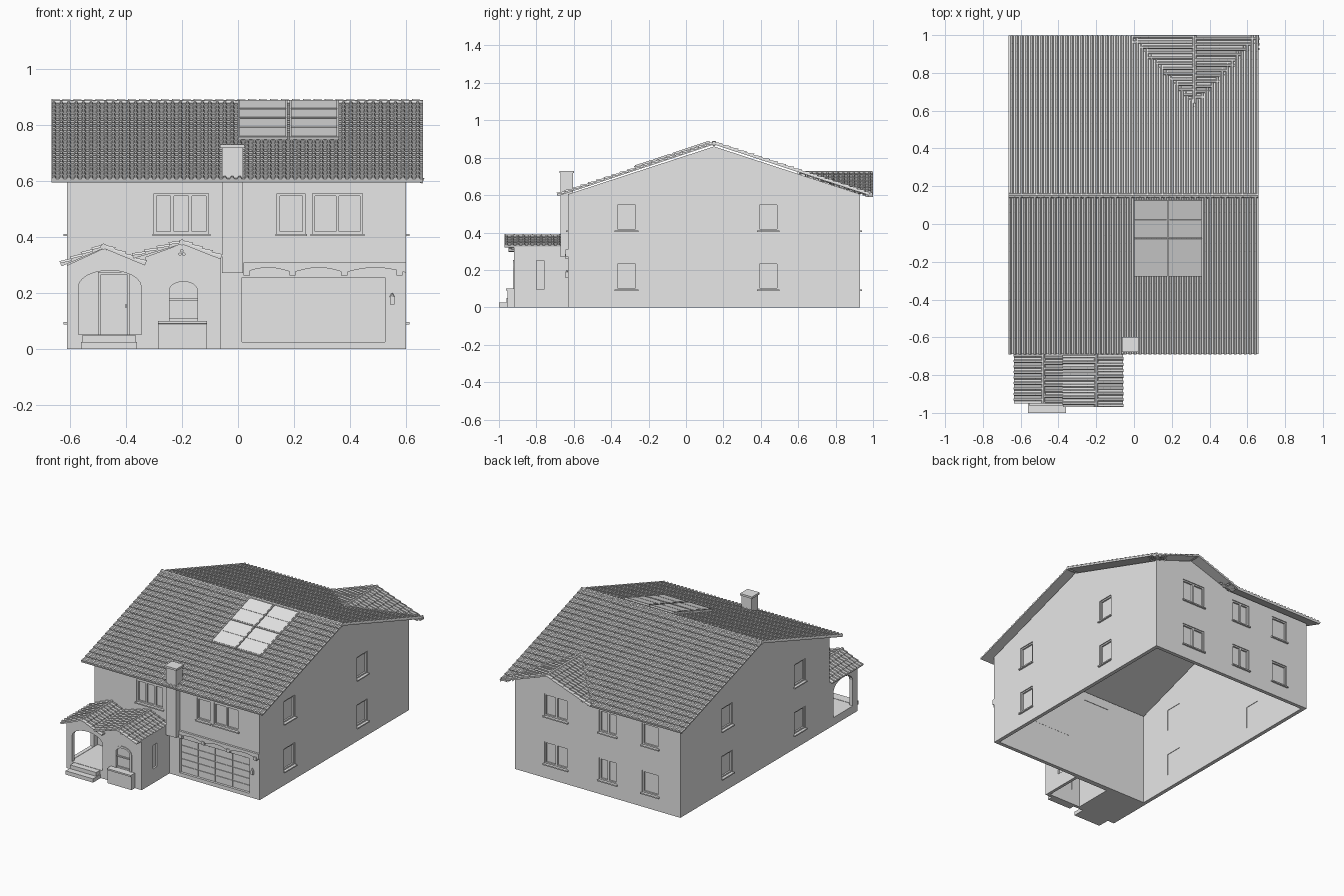
import bpy, bmesh, math
from mathutils import Matrix, Vector

if "Cube" in bpy.data.objects:
    bpy.data.objects.remove(bpy.data.objects["Cube"])

GREY = bpy.data.materials.new("plain_grey")
GREY.diffuse_color = (0.8, 0.8, 0.8, 1)
GREY.use_nodes = True
GREY.node_tree.nodes["Principled BSDF"].inputs["Base Color"].default_value = GREY.diffuse_color
ID = Matrix.Identity(4)


def finish(bm, name, recalc=True):
    if recalc:
        bmesh.ops.recalc_face_normals(bm, faces=bm.faces)
    me = bpy.data.meshes.new(name)
    bm.to_mesh(me)
    bm.free()
    me.materials.append(GREY)
    ob = bpy.data.objects.new(name, me)
    bpy.context.collection.objects.link(ob)
    return ob


def box(bm, x0, x1, y0, y1, z0, z1, m=ID):
    t = Matrix.Translation(((x0 + x1) / 2, (y0 + y1) / 2, (z0 + z1) / 2))
    s = Matrix.Diagonal((abs(x1 - x0), abs(y1 - y0), abs(z1 - z0), 1))
    bmesh.ops.create_cube(bm, size=1, matrix=m @ t @ s)


def prism(bm, pts, axis, d0, d1):
    """Extrude a 2D outline (horizontal, z) along x or y."""
    ends = []
    for d in (d0, d1):
        ends.append([bm.verts.new((d, a, b) if axis == 'x' else (a, d, b)) for a, b in pts])
    bm.faces.new(ends[0])
    bm.faces.new(ends[1][::-1])
    n = len(pts)
    for i in range(n):
        j = (i + 1) % n
        bm.faces.new((ends[0][i], ends[1][i], ends[1][j], ends[0][j]))


def arch(a0, a1, z0, zs, zt, n=12):
    """Outline of an opening with an elliptical head."""
    c, r = (a0 + a1) / 2, (a1 - a0) / 2
    head = [(c + r * math.cos(math.pi * i / n), zs + (zt - zs) * math.sin(math.pi * i / n))
            for i in range(n + 1)]
    return [(a1, z0)] + head + [(a0, z0)]


def cut(ob, bm):
    """Subtract the cutter mesh from the object, then discard the cutter."""
    cutter = finish(bm, "cutter")
    cutter.hide_render = True
    mod = ob.modifiers.new("cut", 'BOOLEAN')
    mod.operation, mod.solver, mod.object = 'DIFFERENCE', 'EXACT', cutter
    bpy.context.view_layer.objects.active = ob
    bpy.ops.object.modifier_apply(modifier="cut")
    bpy.data.objects.remove(cutter)


def tiles(name, origin, u, v, cols, rows, keep=None, amp=0.007, step=0.007, thick=0.006):
    """Tiled roof slope: u runs along the eave, v up the slope."""
    o, u, v = Vector(origin), Vector(u), Vector(v)
    if u.cross(v).z < 0:
        o, u = o + u, -u
    nrm = u.cross(v).normalized()
    prof = []
    for c in range(cols):
        prof += [((c + f) / cols, h) for f, h in ((0, 0), (.15, amp), (.45, amp), (.6, 0))]
    prof.append((1, 0))
    lines = []
    for r in range(rows):
        lines += [(r / rows, step), ((r + 1) / rows, 0)]
    lines += [(r / rows, None) for r in range(rows, -1, -1)]
    bm = bmesh.new()
    grid = [[bm.verts.new(o + u * a + v * t + nrm * (-thick if s is None else s + h))
             for a, h in prof] for t, s in lines]

    def quad(*vs):
        if keep is None or keep(sum((p.co for p in vs), Vector()) / 4):
            bm.faces.new(vs)
    for k, g in enumerate(grid):
        g2 = grid[(k + 1) % len(grid)]
        for i in range(len(prof) - 1):
            quad(g[i], g[i + 1], g2[i + 1], g2[i])
    for r in range(rows):
        d, c = grid[3 * rows - r], grid[3 * rows - r - 1]
        a, b = grid[2 * r], grid[2 * r + 1]
        quad(d[-1], c[-1], b[-1], a[-1])
        quad(a[0], b[0], c[0], d[0])
    loose = [p for p in bm.verts if not p.link_faces]
    bmesh.ops.delete(bm, geom=loose, context='VERTS')
    return finish(bm, name, recalc=False)


def ridge_cap(name, p0, p1, r, count):
    """Row of overlapping rounded cap tiles."""
    p0, p1 = Vector(p0), Vector(p1)
    d = (p1 - p0) / count
    bm = bmesh.new()
    for i in range(count):
        m = Matrix.Translation(p0 + d * (i + .5)) @ d.to_track_quat('Z', 'Y').to_matrix().to_4x4()
        bmesh.ops.create_cone(bm, cap_ends=True, segments=8, radius1=r, radius2=r * .8,
                              depth=d.length, matrix=m)
    finish(bm, name)


# ---- House shell: hollow, open below, gabled on both sides ----
X0, X1, Y0, Y1 = -0.61, 0.60, -0.63, 0.93
bm = bmesh.new()
prism(bm, [(Y0, 0), (Y1, 0), (Y1, .605), (.15, .86), (Y0, .605)], 'x', X0, X1)
walls = finish(bm, "house_walls")
bm = bmesh.new()
box(bm, X0 + .025, X1 - .025, Y0 + .025, Y1 - .025, -.2, 1.2)
cut(walls, bm)


def side(ux, uy, ox, oy, px, py):
    return Matrix(((ux, ox, 0, px), (uy, oy, 0, py), (0, 0, 1, 0), (0, 0, 0, 1)))


# Wall frames: local x along the wall, local y outward
SIDES = {"front": side(1, 0, 0, -1, 0, Y0), "right": side(0, 1, 1, 0, X1, 0),
         "back": side(1, 0, 0, 1, 0, Y1), "left": side(0, 1, -1, 0, X0, 0)}
pair = [(y0, y1, z0, z0 + .145, 1) for y0, y1 in ((-.375, -.26), (.385, .495)) for z0 in (.095, .41)]
WINDOWS = {"front": [(-.30, -.105, .41, .555, 3), (.14, .24, .41, .555, 1), (.265, .445, .41, .555, 2)],
           "right": pair, "left": pair,
           "back": [(c - w / 2, c + w / 2, z0, z0 + .145, n) for z0 in (.095, .41)
                    for c, w, n in ((.30, .17, 2), (-.08, .13, 2), (-.39, .12, 1))]}

cuts = bmesh.new()
for s, m in SIDES.items():
    bm = bmesh.new()
    for a, b, z0, z1, panes in WINDOWS[s]:
        box(cuts, a, b, -.06, .04, z0, z1, m)
        box(bm, a, b, -.022, -.016, z0, z1, m)                       # glass
        box(bm, a - .006, b + .006, -.02, .012, z0 - .008, z0, m)    # sill
        for x in (a, b - .009):
            box(bm, x, x + .009, -.02, -.006, z0, z1, m)
        for z in (z0, z1 - .009):
            box(bm, a, b, -.02, -.006, z, z + .009, m)
        for i in range(1, panes):
            x = a + (b - a) * i / panes
            box(bm, x - .006, x + .006, -.02, -.006, z0, z1, m)
    finish(bm, s + "_windows")
box(cuts, .015, .525, -.06, .04, .025, .255, SIDES["front"])         # garage opening
cut(walls, cuts)

# Garage door with raised panels
bm = bmesh.new()
box(bm, .015, .525, Y0 + .016, Y0 + .024, .025, .255)
for i in range(4):
    for j in range(5):
        x, z = .02 + i * .126, .03 + j * .0445
        box(bm, x, x + .12, Y0 + .012, Y0 + .018, z, z + .04)
finish(bm, "garage_door")

# Scalloped beam and corbels above the garage, and wall lamp
bm = bmesh.new()
stops = (.02, .195, .38, .6)
pts = [(.6, .308), (.02, .308)]
for a, b in zip(stops, stops[1:]):
    pts += [(a + (b - a) * i / 8, .272 + .018 * math.sin(math.pi * i / 8)) for i in range(8)]
prism(bm, pts + [(.6, .272)], 'y', Y0 - .014, Y0 + .01)
for x in (.02, .183, .368, .565):
    box(bm, x, x + .022, Y0 - .018, Y0, .262, .285)
finish(bm, "garage_beam")
bm = bmesh.new()
box(bm, .542, .558, Y0 - .014, Y0, .158, .185)
bmesh.ops.create_cone(bm, cap_ends=True, segments=8, radius1=.009, radius2=.002, depth=.014,
                      matrix=Matrix.Translation((.55, Y0 - .007, .192)))
finish(bm, "wall_lamp")

# Chimney on the front wall
bm = bmesh.new()
box(bm, -.057, .017, -.67, -.605, .27, .72)
box(bm, -.064, .024, -.677, -.598, .717, .73)
finish(bm, "chimney")

# ---- Main roof with a cross gable at the back ----
RY, RZ, EZ = .15, .877, .6


def main_z(y):
    return RZ - (RZ - EZ) / .845 * (y - RY)


def cross_z(x):
    return .718 - .36 * abs(x - .32)


tiles("front_roof", (-.665, -.687, EZ), (1.325, 0, 0), (0, .837, RZ - EZ), 50, 20)
tiles("back_roof", (-.665, .995, EZ), (1.325, 0, 0), (0, -.845, RZ - EZ), 50, 20,
      keep=lambda p: p.y < .6 or p.z > cross_z(p.x) - .012)
ridge_cap("main_ridge", (-.665, RY, RZ), (.66, RY, RZ), .014, 34)
for name, xe in (("cross_roof_left", .0), ("cross_roof_right", .66)):
    tiles(name, (xe, .58, cross_z(xe)), (0, .42, 0), (.32 - xe, 0, .718 - cross_z(xe)), 15, 8,
          keep=lambda p: p.z > main_z(p.y) - .012)
ridge_cap("cross_ridge", (.32, .64, .718), (.32, .998, .718), .012, 9)
bm = bmesh.new()
prism(bm, [(.03, .6), (.6, .6), (.6, .61), (.32, .705), (.03, .608)], 'y', Y1 - .025, Y1)
finish(bm, "back_gable")

# Solar panels on the front slope
slope = math.atan2(RZ - EZ, .837)
bm = bmesh.new()
m = Matrix.Translation((0, RY, RZ)) @ Matrix.Rotation(slope, 4, 'X')
for x in (.0, .183):
    for i in range(2):
        y = -.015 - .215 * (i + 1)
        box(bm, x, x + .177, y, y + .21, .01, .019, m)
        for k in (0, 1):
            box(bm, x + .006, x + .171, y + .006 + k * .102, y + .102 + k * .102, .018, .021, m)
finish(bm, "solar_panels")

# ---- Entrance porch with arched openings ----
PY = -.92
bm = bmesh.new()
prism(bm, [(X0, 0), (-.33, 0), (-.33, .3), (-.48, .358), (X0, .298)], 'y', PY, Y0 + .005)
porch = finish(bm, "porch")
bm = bmesh.new()
box(bm, X0 + .025, -.34, PY + .025, Y0 + .002, .05, .285)
cut(porch, bm)
bm = bmesh.new()
prism(bm, arch(-.57, -.345, .052, .22, .28), 'y', PY - .05, PY + .05)
cut(porch, bm)
bm = bmesh.new()
prism(bm, arch(-.87, -.67, .052, .22, .28), 'x', X0 - .05, X0 + .05)
cut(porch, bm)

# Entrance door and steps
bm = bmesh.new()
box(bm, -.50, -.385, Y0 - .012, Y0, .05, .275)
box(bm, -.49, -.395, Y0 - .018, Y0, .05, .265)
box(bm, -.402, -.398, Y0 - .03, Y0, .145, .16)
finish(bm, "entrance_door")
bm = bmesh.new()
box(bm, -.56, -.36, -1.0, PY, 0, .025)
box(bm, -.555, -.365, -.96, PY, .025, .05)
finish(bm, "entrance_steps")

# Small front room beside the porch
bm = bmesh.new()
prism(bm, [(-.33, 0), (-.06, 0), (-.06, .325), (-.2, .375), (-.33, .328)], 'y', PY, Y0 + .005)
room = finish(bm, "front_room")
bm = bmesh.new()
box(bm, -.315, -.08, PY + .02, Y0 - .01, -.1, .3)
cut(room, bm)
bm = bmesh.new()
prism(bm, arch(-.255, -.135, .1, .21, .25), 'y', PY - .05, PY + .05)
box(bm, -.11, -.01, -.80, -.76, .095, .25)
cut(room, bm)
bm = bmesh.new()
prism(bm, arch(-.255, -.135, .1, .21, .25), 'y', PY + .012, PY + .018)
prism(bm, arch(-.258, -.132, .1, .21, .253) + arch(-.245, -.145, .1, .208, .24)[::-1],
      'y', PY - .004, PY + .015)
box(bm, -.25, -.14, PY + .004, PY + .015, .172, .18)
box(bm, -.25, -.14, PY + .004, PY + .015, .1, .11)
box(bm, -.078, -.072, -.80, -.76, .095, .25)
finish(bm, "front_room_windows")
bm = bmesh.new()
prism(bm, [(-.955, 0), (-.955, .088), (-.963, .09), (-.963, .1), (PY, .1), (PY, 0)], 'x', -.285, -.11)
finish(bm, "planter")
bm = bmesh.new()
for x, z in ((-.207, .338), (-.193, .338), (-.2, .35)):
    bmesh.ops.create_cone(bm, cap_ends=True, segments=8, radius1=.006, radius2=.006, depth=.01,
                          matrix=Matrix.Translation((x, PY - .003, z)) @ Matrix.Rotation(math.pi / 2, 4, 'X'))
finish(bm, "gable_vents")

# Porch roofs: ridge x, ridge z, front y, eave x and z on both sides
for name, rx, rz, fy, eaves in (("porch_roof", -.48, .365, -.95, ((-.632, .3), (-.33, .303))),
                                ("room_roof", -.2, .38, -.97, ((-.375, .328), (-.06, .325)))):
    for tag, (ex, ez) in zip(("left", "right"), eaves):
        tiles(f"{name}_{tag}", (ex, fy, ez), (0, Y0 - fy, 0), (rx - ex, 0, rz - ez), 11, 4)
    ridge_cap(name + "_ridge", (rx, fy, rz), (rx, Y0, rz), .011, 7)
